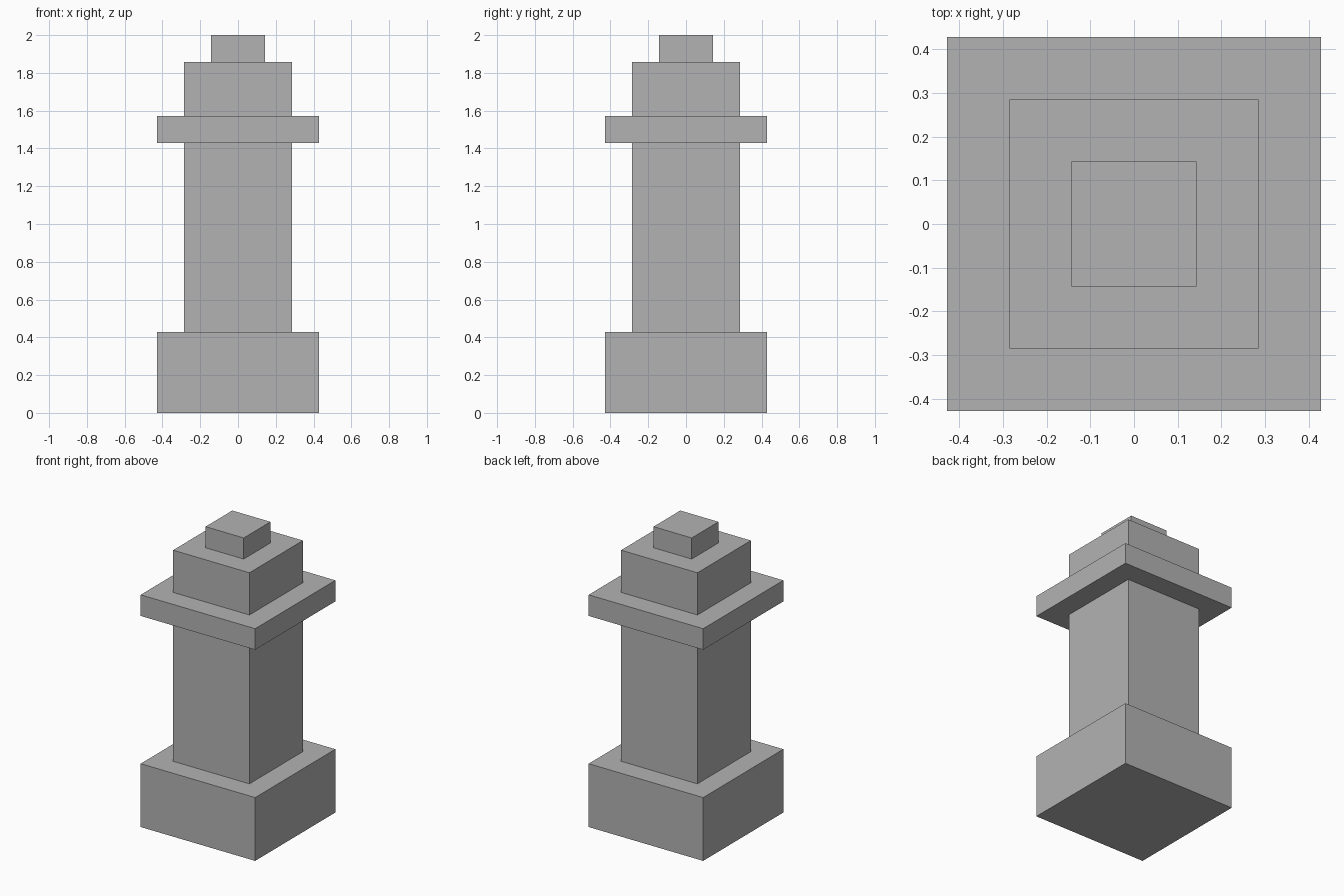
import bpy

# Remove the default cube
cube = bpy.data.objects.get("Cube")
if cube:
    bpy.data.objects.remove(cube, do_unlink=True)

UNIT = 2 / 14  # the whole model is 14 modules tall

# Plain grey stone
GREY = (0.45, 0.45, 0.45, 1)
stone = bpy.data.materials.new("grey_stone")
stone.use_nodes = True
stone.diffuse_color = GREY
stone.node_tree.nodes["Principled BSDF"].inputs["Base Color"].default_value = GREY


def block(name, width, bottom, top):
    """Square block, measured in modules, centred on the vertical axis."""
    bpy.ops.mesh.primitive_cube_add(size=1, location=(0, 0, (bottom + top) / 2 * UNIT))
    obj = bpy.context.object
    obj.name = name
    obj.scale = (width * UNIT, width * UNIT, (top - bottom) * UNIT)
    bpy.ops.object.transform_apply(location=False, rotation=False, scale=True)
    obj.data.materials.append(stone)


# Stacked blocks from plinth to finial: name, width, height
parts = [
    ("plinth", 6, 3),
    ("shaft", 4, 7),
    ("collar", 6, 1),
    ("head", 4, 2),
    ("finial", 2, 1),
]
level = 0
for name, width, height in parts:
    block(name, width, level, level + height)
    level += height
